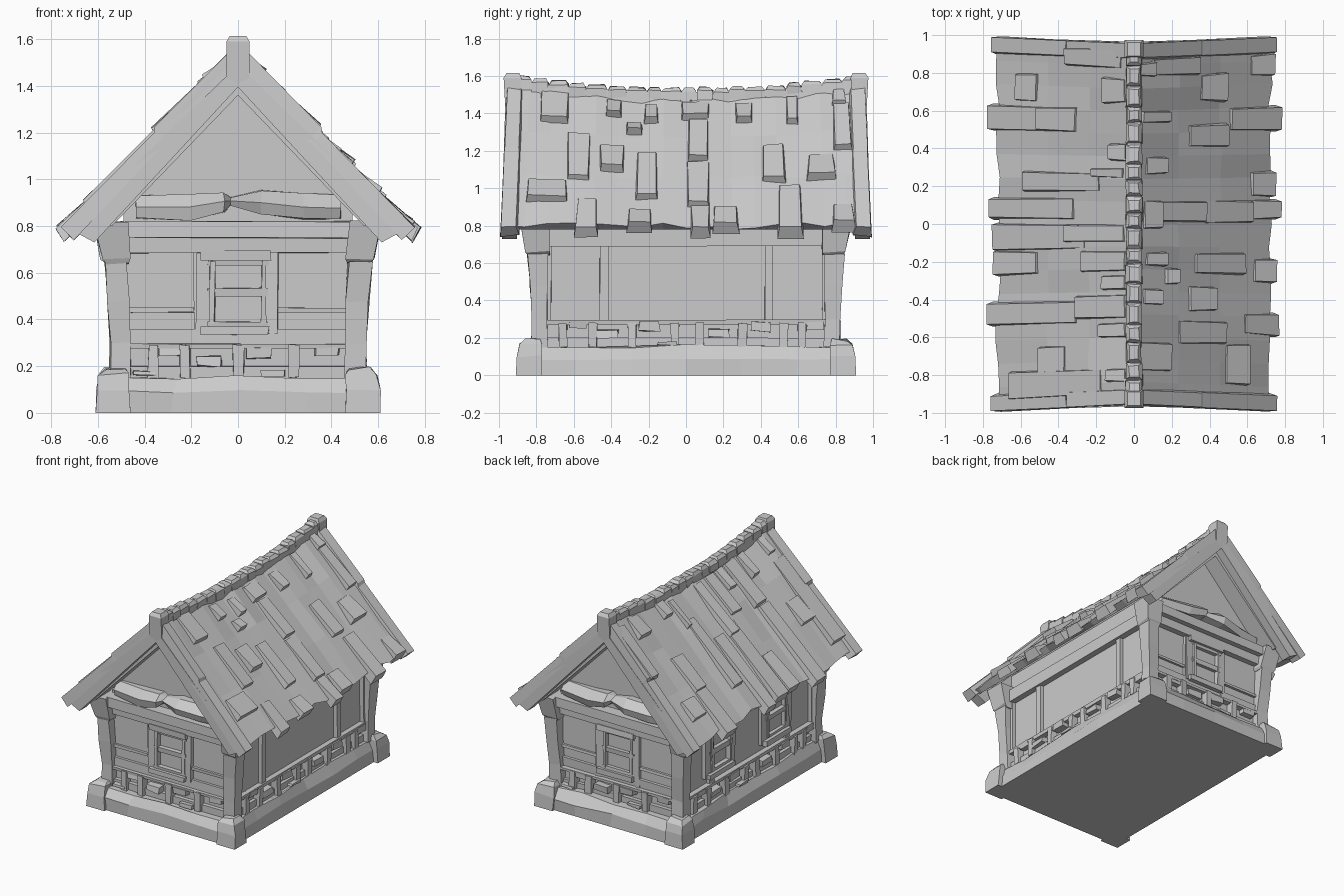
import bpy, bmesh, random
from mathutils import Vector

random.seed(4)
WX, WY = 0.49, 0.77          # wall half sizes


def loft(bm, rings, jitter=0.0):
    """Closed solid through rings of equal point count."""
    vs = [[bm.verts.new(Vector(p) + Vector([random.uniform(-jitter, jitter) for _ in range(3)]))
           for p in r] for r in rings]
    n = len(rings[0])
    for a, b in zip(vs, vs[1:]):
        for i in range(n):
            bm.faces.new((a[i], a[(i + 1) % n], b[(i + 1) % n], b[i]))
    bm.faces.new(vs[0][::-1])
    bm.faces.new(vs[-1])


def rect(x0, x1, y0, y1, z):
    return [(x0, y0, z), (x1, y0, z), (x1, y1, z), (x0, y1, z)]


def finish(name, bm):
    bmesh.ops.recalc_face_normals(bm, faces=bm.faces)
    me = bpy.data.meshes.new(name)
    bm.to_mesh(me)
    bm.free()
    ob = bpy.data.objects.new(name, me)
    bpy.context.collection.objects.link(ob)
    return ob


# wall-local (along, out, height) to world for each side
def place(side, u, d, z):
    return {'front': (u, -WY - d, z), 'back': (-u, WY + d, z),
            'right': (WX + d, u, z), 'left': (-WX - d, -u, z)}[side]


def pieces(name, side, items, jitter=0.003):
    """Boxes on a wall: (u0, u1, z0, z1, depth)."""
    bm = bmesh.new()
    for u0, u1, z0, z1, d in items:
        loft(bm, [[place(side, u, e, z) for u, z in ((u0, z0), (u1, z0), (u1, z1), (u0, z1))]
                  for e in (-0.02, d)], jitter)
    return finish(name, bm)


# wall core with gables
bm = bmesh.new()
prof = [(-WX, 0.1), (WX, 0.1), (WX, 0.93), (0, 1.43), (-WX, 0.93)]
loft(bm, [[(x, y, z) for x, z in prof] for y in (-WY, WY)])
finish("walls", bm)

# stone foundation, rough upper edge
bm = bmesh.new()
outline = []
for i in range(4):
    outline.append((-0.57 + 1.14 * i / 4, -0.88))
for i in range(6):
    outline.append((0.57, -0.88 + 1.76 * i / 6))
outline += [(-x, -y) for x, y in outline]
rings = [[(x * 1.01, y * 1.01, 0) for x, y in outline]]
for z, s in ((0.09, 1.0), (0.155, 0.95)):
    rings.append([(x * s + random.uniform(-.012, .012), y * (s + .01) + random.uniform(-.012, .012),
                   z + random.uniform(-.01, .01)) for x, y in outline])
loft(bm, rings)
finish("foundation", bm)

# corner footings, posts and flared post heads
for part, levels in {
    "corner_footing": [(0, .46, .61, .77, .91), (.10, .46, .605, .77, .905), (.165, .465, .595, .77, .89), (.19, .48, .57, .78, .86)],
    "corner_post": [(.15, .455, .55, .735, .825), (.3, .455, .545, .74, .82), (.48, .465, .558, .74, .835), (.65, .475, .572, .74, .845)],
    "post_head": [(.64, .465, .565, .73, .84), (.66, .46, .585, .73, .855), (.82, .475, .62, .73, .885)],
}.items():
    for sx in (-1, 1):
        for sy in (-1, 1):
            bm = bmesh.new()
            rings = [rect(sx * a, sx * b, sy * c, sy * d, z) for z, a, b, c, d in levels]
            flat = part == "corner_footing"
            if flat:
                loft(bm, rings[:1] + [[(x + random.uniform(-.008, .008), y, z + random.uniform(-.008, .008))
                                      for x, y, z in r] for r in rings[1:]])
            else:
                loft(bm, rings, 0.006)
            finish(part, bm)

# window: frame, rails, lintel, sill, sunken panes
def window(name, side, u, w=0.13):
    pieces(name, side, [
        (u - w - .05, u - w + .015, .34, .69, .025), (u + w - .015, u + w + .04, .34, .69, .025),
        (u - w, u + w, .50, .535, .03), (u - w, u + w, .635, .67, .03), (u - w, u + w, .36, .39, .03),
        (u - w - .03, u + w + .01, .655, .695, .05), (u - w - .03, u + w, .335, .37, .055),
        (u - w + .01, u - w + .03, .38, .65, .035), (u + w - .03, u + w - .01, .38, .65, .035)], .004)


for side in ('front', 'back'):
    window(side + "_window", side, 0)
    pieces(side + "_beams", side, [
        (-.48, .48, .75, .82, .085), (-.47, .47, .685, .75, .045), (-.47, .47, .275, .295, .045),
        (-.47, .47, .295, .36, .02), (-.47, -.19, .43, .45, .018), (.17, .47, .43, .45, .018),
        (-.19, -.15, .29, .69, .02), (.14, .17, .29, .69, .02), (-.47, .47, .1, .2, .025)])
    pieces(side + "_short_posts", side, [
        (u, u + .045, .15, .29, .055) for u in (-.385, -.25, -.02, .215)], .005)
    pieces(side + "_stones", side, [
        (-.34, -.25, .245, .285, .045), (-.18, -.07, .2, .245, .055), (.035, .14, .235, .28, .05),
        (.33, .43, .245, .29, .045), (-.45, -.35, .16, .18, .06), (.1, .2, .16, .18, .06)], .006)
    # rough log across the gable
    bm = bmesh.new()
    loft(bm, [[place(side, u, d, z) for d, z in ((-.02, a), (o, a), (o + .015, (a + b) / 2), (o - .04, b), (-.02, b))]
              for u, a, b, o in ((-.44, .835, .93, .05), (-.2, .825, .935, .09), (-.06, .86, .945, .1),
                                 (-.03, .89, .925, .06), (.1, .85, .955, .1), (.28, .83, .94, .07), (.44, .83, .93, .05))], .004)
    finish(side + "_gable_log", bm)

for side in ('right', 'left'):
    pieces(side + "_beams", side, [
        (-.75, .75, .69, .78, .05), (-.75, .75, .27, .295, .04), (-.46, -.41, .29, .7, .03),
        (.42, .465, .29, .7, .03), (-.75, -.72, .29, .7, .03), (.73, .75, .29, .7, .03), (-.75, .75, .1, .2, .025)])
    pieces(side + "_short_posts", side, [
        (u, u + .045, .15, .28, .05) for u in (-.68, -.52, -.31, -.08, .05, .28, .5, .6)], .005)
    pieces(side + "_stones", side, [
        (-.62, -.53, .25, .29, .045), (-.48, -.36, .2, .245, .055), (-.25, -.14, .235, .285, .05),
        (.12, .23, .205, .25, .055), (.35, .45, .235, .285, .05), (.65, .74, .245, .29, .045),
        (-.15, -.05, .16, .18, .06)], .006)
for u in (-.33, .33):
    window("left_window", 'left', u)


# sagging roof surface: s = side, t = 0 ridge .. 1 eave, h = height above it
def roof(s, t, y, h=0.0):
    top = 1.475 + 0.07 * y * y
    return (s * (.03 + .69 * t + .71 * h), y * (1 + .035 * t), top + (.80 - top) * t + .7 * h)


ROWS = (0, .3, .62, 1.0)
for s, name in ((1, "right_roof"), (-1, "left_roof")):
    bm = bmesh.new()
    rings = []
    n = 16
    for i in range(n + 1):
        y = -.955 + 1.91 * i / n
        inner = 0 < i < n
        j = lambda a: random.uniform(-a, a) * inner
        rings.append([roof(s, t + (j(.02) if t == 1 else 0), y, j(.012)) for t in ROWS]
                     + [roof(s, t - .02, y, -.05) for t in reversed(ROWS)])
    loft(bm, rings)
    finish(name, bm)

# raised shingles: (y0, y1, t0, t1) wedges, thick at the lower end
RIGHT = [(-.78, -.62, 0, .23), (-.43, -.34, .03, .16), (-.22, -.15, .05, .2), (-.03, .13, .03, .17),
         (.26, .36, .05, .2), (.53, .6, .02, .23), (.78, .85, 0, .12), (-.32, -.23, .2, .29),
         (-.63, -.5, .3, .66), (-.46, -.32, .38, .58), (-.26, -.15, .43, .8), (.01, .12, .17, .5),
         (0, .13, .5, .86), (.4, .52, .38, .67), (.64, .78, .47, .66), (.78, .87, .1, .45),
         (-.83, -.62, .66, .83), (-.57, -.46, .8, 1.06), (-.3, -.18, .88, 1.03), (.02, .13, .85, 1.07),
         (.14, .27, .86, 1.03), (.48, .6, .7, 1.07), (.76, .87, .85, 1.02)]
LEFT = [(.63, .78, .7, .86), (.82, .93, .05, .48), (.64, .77, .02, .19), (.48, .61, .62, 1.06),
        (.48, .61, .4, .7), (.33, .43, 0, .14), (.24, .3, .04, .28), (.17, .27, .22, .8),
        (.02, .14, .42, 1.06), (-.13, 0, .33, 1.03), (-.1, 0, .03, .48), (-.25, -.14, .02, .36),
        (-.26, -.14, .7, 1.02), (-.35, -.27, .02, .2), (-.52, -.4, .4, 1.07), (-.5, -.37, .02, .4),
        (-.6, -.52, .02, .22), (-.78, -.63, .48, .68), (-.9, -.76, .2, .9), (-.84, -.76, .02, .16)]
for s, tiles, name in ((1, RIGHT, "right_shingles"), (-1, LEFT, "left_shingles")):
    bm = bmesh.new()
    for y0, y1, t0, t1 in tiles:
        low = random.uniform(.03, .042)
        w = random.uniform(-.004, .012)
        loft(bm, [[roof(s, t0, y0, -.03), roof(s, t0, y1, -.03), roof(s, t0, y1 - .008, .012), roof(s, t0, y0 + .008, .012)],
                  [roof(s, t1, y0 - w, -.03), roof(s, t1, y1 + w, -.03),
                   roof(s, t1 - .02, y1 + w - .012, low), roof(s, t1 - .02, y0 - w + .012, low)]], .003)
    # edge strips along both gables
    for e in (-1, 1):
        loft(bm, [[roof(s, t, e * .958, -.055), roof(s, t, e * .86, -.04),
                   roof(s, t, e * .88, h), roof(s, t, e * .955, h)]
                  for t, h in ((0, .012), (.45, .024), (.47, .012), (1.03, .024))], .002)
    finish(name, bm)

# barge boards and inner rafters under the gable ends
for e, end in ((-1, "front"), (1, "back")):
    for s in (-1, 1):
        for part, y0, y1, pr in (
                ("barge_board", .885, .965, [(0, 1.49), (.725, .79), (.615, .73), (0, 1.395)]),
                ("inner_rafter", .75, .90, [(0, 1.44), (.6, .83), (.54, .80), (0, 1.36)])):
            bm = bmesh.new()
            loft(bm, [[(s * x, e * (y + .03 * x), z) for x, z in pr] for y in (y0, y1)])
            finish(end + "_" + part, bm)

# ridge beam with end blocks and chipped caps
bm = bmesh.new()
for e in (-1, 1):
    loft(bm, [rect(-.05, .05, e * .90, e * .965, 1.41), rect(-.05, .05, e * .88, e * .975, 1.59),
              rect(-.035, .035, e * .89, e * .96, 1.615)])
finish("ridge_end_blocks", bm)
bm = bmesh.new()
loft(bm, [[(-.045, y, z - .1), (.045, y, z - .1), (.035, y, z), (-.035, y, z)]
          for y, z in ((y / 10, 1.515 + .07 * y * y / 100) for y in range(-9, 10, 2))])
finish("ridge_beam", bm)
bm = bmesh.new()
y = -.9
while y < .88:
    ln = random.uniform(.07, .12)
    z = 1.535 + .08 * (y + ln / 2) ** 2 + random.uniform(-.006, .006)
    w = random.uniform(.036, .046)
    loft(bm, [rect(-w, w, y, y + ln, z - .07), rect(-w, w, y, y + ln, z - .02),
              rect(-w * .6, w * .6, y + .015, y + ln - .015, z)], .004)
    y += ln + .004
finish("ridge_caps", bm)
